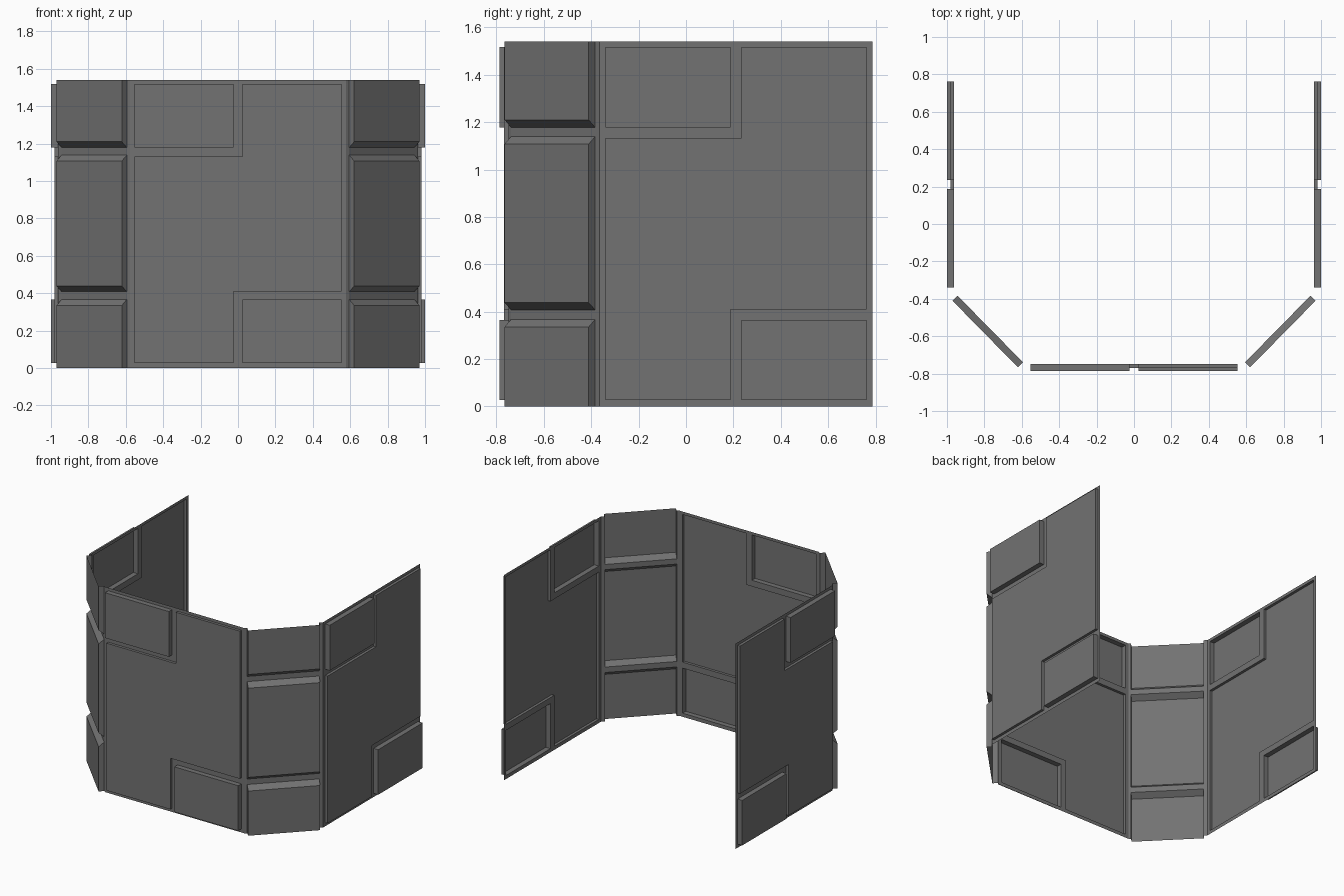
import bpy, bmesh
from mathutils import Vector

if "Cube" in bpy.data.objects:
    bpy.data.objects.remove(bpy.data.objects["Cube"])

UP = Vector((0, 0, 1))
H = 1.54

dark = bpy.data.materials.new("dark_grey")
dark.diffuse_color = (0.17, 0.17, 0.17, 1)
dark.use_nodes = True
dark.node_tree.nodes["Principled BSDF"].inputs["Base Color"].default_value = dark.diffuse_color


def make_object(name, quads, mirror=False):
    """Thin shell from quads, welded; optionally mirrored across x = 0."""
    bm = bmesh.new()
    for quad in quads:
        pts = []
        for p in quad:
            if all((p - q).length > 1e-5 for q in pts):
                pts.append(p)
        if len(pts) > 2:
            bm.faces.new([bm.verts.new(p) for p in pts])
    bmesh.ops.remove_doubles(bm, verts=bm.verts, dist=1e-5)
    mesh = bpy.data.meshes.new(name)
    bm.to_mesh(mesh)
    bm.free()
    mesh.materials.append(dark)
    ob = bpy.data.objects.new(name, mesh)
    bpy.context.collection.objects.link(ob)
    if mirror:
        ob.modifiers.new("mirror", 'MIRROR')
    return ob


# Stepped panel layout, bottom row first: o = high plate, s = low plate
LAYOUT = [".....", ".s.o.", ".s...", ".sss.", "...s.", ".o.s.", "....."]
V = [0, 0.027, 0.365, 0.41, 1.132, 1.178, 1.518, H]
HEIGHT = {'.': 0.0, 's': 0.02, 'o': 0.038}


def stepped_panel(name, origin, u_dir, normal, half, mirror=False):
    U = [-half, -half + 0.025, -0.023, 0.023, half - 0.025, half]

    def pt(i, j, d):
        return origin + u_dir * U[i] + UP * V[j] + normal * d

    quads = []
    for j, row in enumerate(LAYOUT):
        for i, cell in enumerate(row):
            d = HEIGHT[cell]
            quads.append([pt(i, j, d), pt(i + 1, j, d), pt(i + 1, j + 1, d), pt(i, j + 1, d)])
            # step walls towards the right and upper neighbours
            if i < 4:
                e = HEIGHT[row[i + 1]]
                quads.append([pt(i + 1, j, d), pt(i + 1, j, e), pt(i + 1, j + 1, e), pt(i + 1, j + 1, d)])
            if j < 6:
                e = HEIGHT[LAYOUT[j + 1][i]]
                quads.append([pt(i, j + 1, d), pt(i + 1, j + 1, d), pt(i + 1, j + 1, e), pt(i, j + 1, e)])
    return make_object(name, quads, mirror)


# Front and side panels
stepped_panel("front_panel", Vector((0, -0.749, 0)), Vector((1, 0, 0)), Vector((0, -1, 0)), 0.578)
stepped_panel("side_panels", Vector((0.962, 0.211, 0)), Vector((0, 1, 0)), Vector((1, 0, 0)), 0.576, True)

# Angled corner panels: outer face folded inwards at two grooves
a_out, b_out = Vector((0.621, -0.766, 0)), Vector((0.97, -0.411, 0))
a_in, b_in = Vector((0.594, -0.739, 0)), Vector((0.943, -0.384, 0))
profile = [(0, 0), (0.335, 0), (0.367, 1), (0.408, 1), (0.438, 0),
           (1.107, 0), (1.139, 1), (1.178, 1), (1.21, 0), (H, 0)]
corner = []
for (z0, t0), (z1, t1) in zip(profile, profile[1:]):
    p0, p1 = UP * z0, UP * z1
    a0, a1 = a_out.lerp(a_in, t0) + p0, a_out.lerp(a_in, t1) + p1
    b0, b1 = b_out.lerp(b_in, t0) + p0, b_out.lerp(b_in, t1) + p1
    corner.append([a0, b0, b1, a1])
    corner.append([a_in + p0, a0, a1, a_in + p1])
    corner.append([b0, b_in + p0, b_in + p1, b1])
make_object("corner_panels", corner, True)

# Joint strips between the corner panels and their neighbours
joints = []
for p, q in ((Vector((0.578, -0.749, 0)), a_in), (b_in, Vector((0.962, -0.365, 0)))):
    joints.append([p, q, q + UP * H, p + UP * H])
make_object("joint_strips", joints, True)
